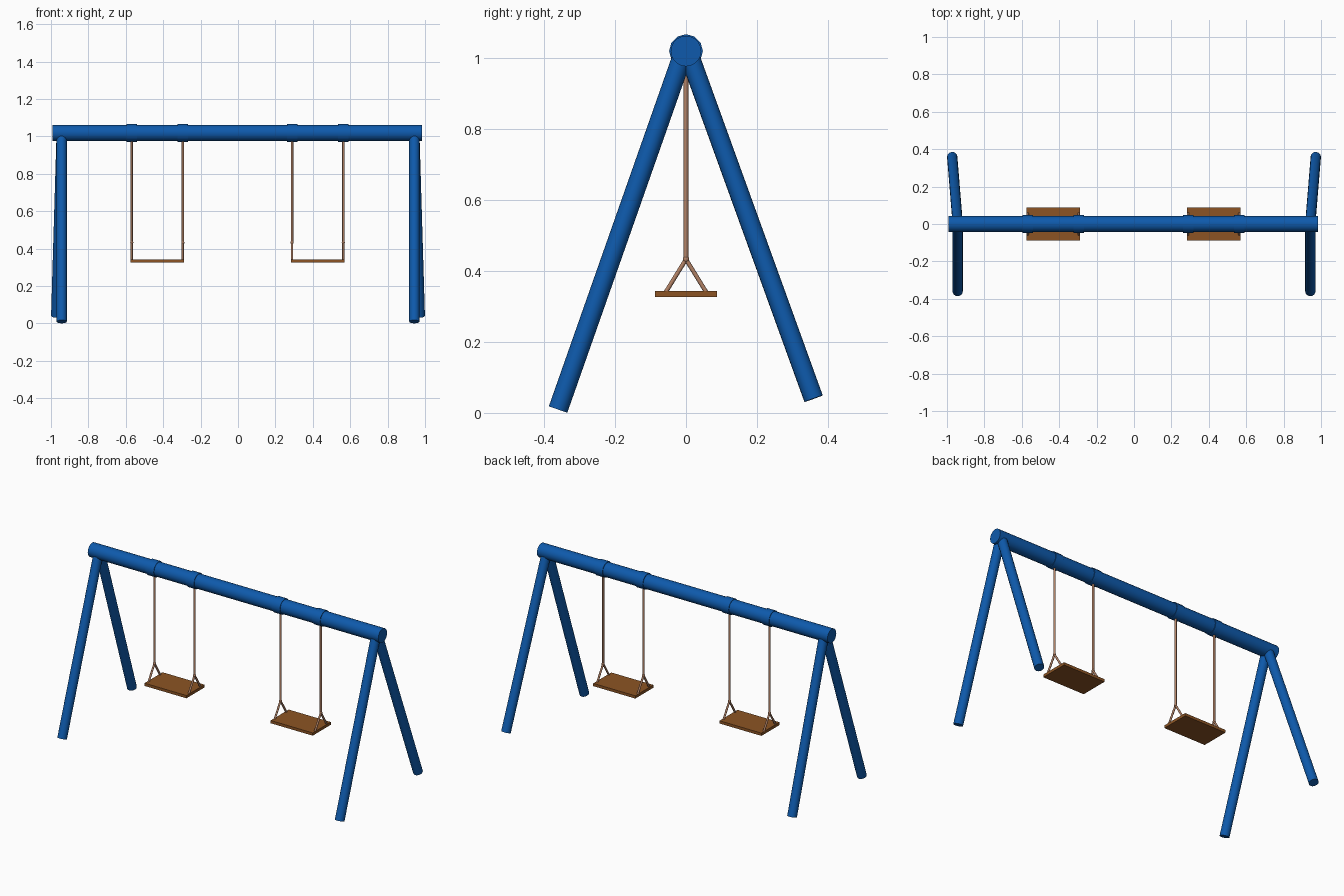
import bpy, math
from mathutils import Vector

if "Cube" in bpy.data.objects:
    bpy.data.objects.remove(bpy.data.objects["Cube"])


def material(name, srgb):
    m = bpy.data.materials.new(name)
    lin = [(c / 255 / 12.92) if c < 10 else ((c / 255 + 0.055) / 1.055) ** 2.4 for c in srgb]
    m.diffuse_color = (*lin, 1)
    m.use_nodes = True
    m.node_tree.nodes["Principled BSDF"].inputs["Base Color"].default_value = m.diffuse_color
    return m


BLUE = material("blue paint", (14, 90, 172))
WOOD = material("brown wood", (140, 84, 36))
ROPE = material("tan rope", (178, 130, 102))


def finish(name, mat):
    ob = bpy.context.object
    ob.name = name
    ob.data.materials.append(mat)
    return ob


def tube(name, a, b, r, mat, sides=16):
    """Capped cylinder from point a to point b."""
    a, b = Vector(a), Vector(b)
    d = b - a
    bpy.ops.mesh.primitive_cylinder_add(
        vertices=sides, radius=r, depth=d.length, location=(a + b) / 2,
        rotation=d.to_track_quat('Z', 'Y').to_euler())
    bpy.ops.object.shade_smooth_by_angle(angle=math.radians(50))
    return finish(name, mat)


BEAM_Z = 1.018

# top beam
tube("top_beam", (-0.991, 0, BEAM_Z), (0.983, 0, BEAM_Z), 0.043, BLUE, 20)

# A-frame legs, the back ones splay outwards
for s, side in ((-1, "left"), (1, "right")):
    tube(f"front_leg_{side}", (s * 0.943, -0.36, 0.0095), (s * 0.943, -0.008, 1.01), 0.0275, BLUE)
    tube(f"back_leg_{side}", (s * 0.972, 0.359, 0.04), (s * 0.943, 0.008, 1.01), 0.0275, BLUE)

# swings
for side, x0, x1 in (("left", -0.568, -0.295), ("right", 0.289, 0.563)):
    # seat board
    bpy.ops.mesh.primitive_cube_add(size=1, location=((x0 + x1) / 2, 0, 0.3345))
    seat = finish(f"seat_{side}", WOOD)
    seat.scale = (x1 - x0 + 0.012, 0.175, 0.017)
    for i, x in enumerate((x0, x1)):
        tag = f"{side}_{i + 1}"
        # collar around the beam
        tube(f"collar_{tag}", (x - 0.028, 0, BEAM_Z), (x + 0.028, 0, BEAM_Z), 0.0475, BLUE, 12)
        # rope, knot and the two spreading lower strands
        tube(f"rope_{tag}", (x, 0, 0.432), (x, 0, 1.0), 0.0065, ROPE, 8)
        bpy.ops.mesh.primitive_uv_sphere_add(segments=10, ring_count=6, radius=0.009,
                                             location=(x, 0, 0.432))
        bpy.ops.object.shade_smooth()
        finish(f"knot_{tag}", ROPE)
        for s, end in ((-1, "front"), (1, "back")):
            tube(f"strand_{end}_{tag}", (x, 0, 0.432), (x, s * 0.058, 0.338), 0.006, ROPE, 8)
